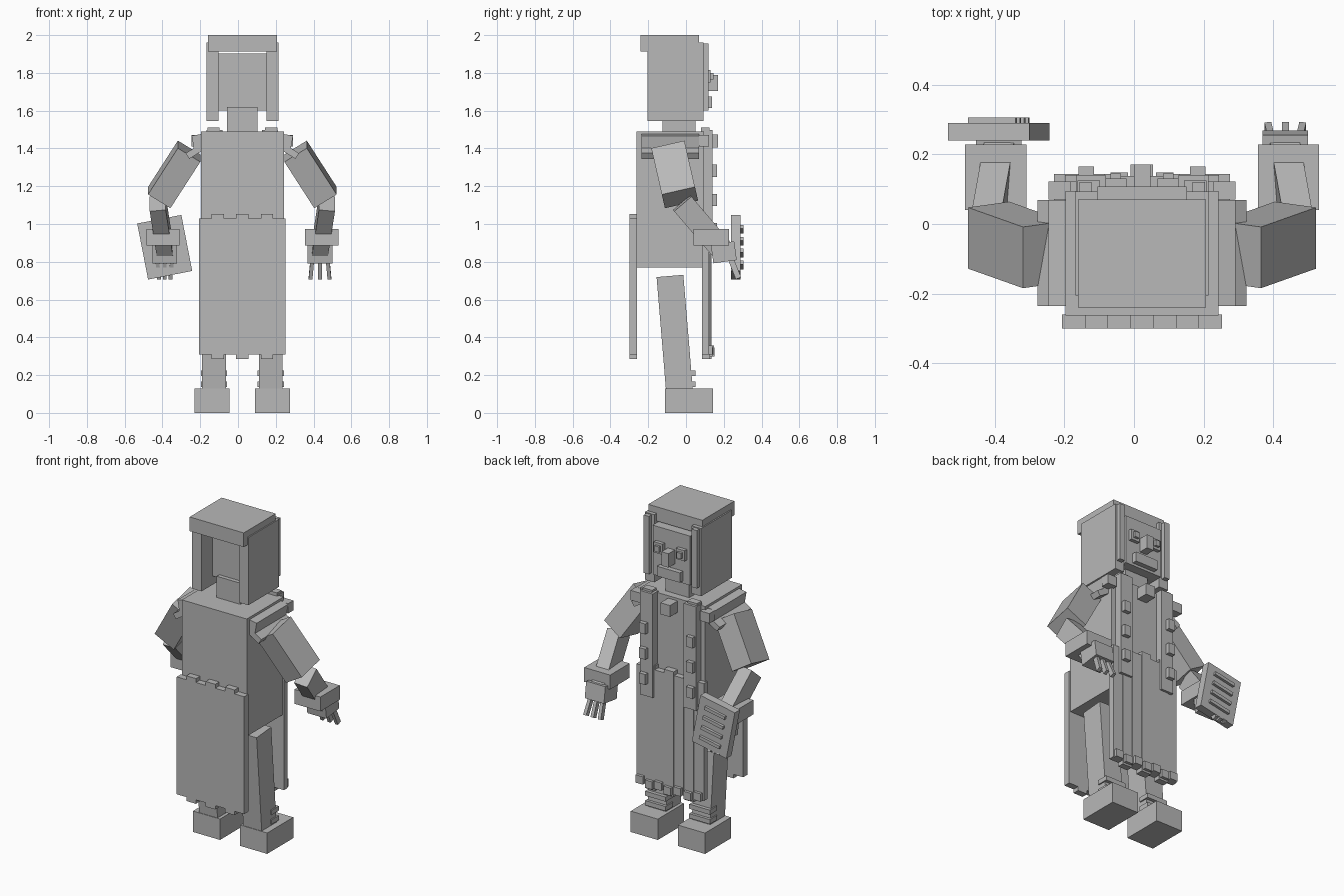
import bpy
from math import radians
from mathutils import Vector, Matrix

if "Cube" in bpy.data.objects:
    bpy.data.objects.remove(bpy.data.objects["Cube"], do_unlink=True)

grey = bpy.data.materials.new("plain_grey")
grey.use_nodes = True
COLOUR = (0.48, 0.48, 0.48, 1)
grey.diffuse_color = COLOUR
grey.node_tree.nodes["Principled BSDF"].inputs["Base Color"].default_value = COLOUR

MID = 0.023  # the figure's own mirror plane in x


def block(name, centre, size, rot=(0, 0, 0)):
    """Box from centre and size, with a rotation in degrees."""
    bpy.ops.mesh.primitive_cube_add(size=1, location=centre, rotation=[radians(a) for a in rot])
    ob = bpy.context.object
    ob.name = name
    ob.scale = size
    ob.data.materials.append(grey)
    return ob


def span(name, x, y, z):
    """Box from its x, y and z ranges."""
    return block(name, [(a + b) / 2 for a, b in (x, y, z)], [b - a for a, b in (x, y, z)])


def limb(name, start, end, width, depth):
    """Box running from start to end, its width kept along x."""
    a, b = Vector(start), Vector(end)
    up = (a - b).normalized()
    side = (Vector((1, 0, 0)) - up * up.x).normalized()
    ob = block(name, (a + b) / 2, (width, depth, (a - b).length))
    turn = Matrix((side, up.cross(side), up)).transposed()
    ob.rotation_euler = turn.to_euler()
    return ob


# Head, hair and neck
span("neck", (MID - 0.08, MID + 0.08), (-0.125, 0.05), (1.48, 1.62))
span("inner_head", (-0.104, 0.15), (-0.1, 0.108), (1.6, 1.902))
span("hair_cap", (-0.16, 0.207), (-0.24, 0.07), (1.913, 2.0))
for s, side in ((-1, "right"), (1, "left")):
    def mx(offset):
        return MID + s * offset

    def mspan(name, inner, outer, y, z):
        return span(f"{side}_{name}", sorted((mx(inner), mx(outer))), y, z)

    mspan("hair_panel", 0.127, 0.191, (-0.205, 0.093), (1.545, 1.96))
    mspan("hair_lock", 0.145, 0.18, (0.09, 0.12), (1.6, 1.955))

    # Eyes
    mspan("eye", 0.045, 0.105, (0.1, 0.13), (1.75, 1.815))
    mspan("pupil", 0.06, 0.09, (0.1, 0.145), (1.765, 1.8))

    # Shoulder pads and clasps
    block(f"{side}_shoulder_pad", (mx(0.235), -0.083, 1.435), (0.055, 0.305, 0.075), (0, s * 10, 0))
    block(f"{side}_pad_trim", (mx(0.25), -0.083, 1.385), (0.095, 0.305, 0.035), (0, s * 32, 0))
    mspan("shoulder_clasp", 0.205, 0.268, (0.07, 0.122), (1.41, 1.47))

    # Lapel with buttons
    mspan("lapel", 0.105, 0.19, (0.085, 0.14), (0.86, 1.497))
    mspan("lapel_top", 0.12, 0.185, (0.08, 0.125), (1.44, 1.51))
    for i in range(3):
        z = 1.282 - 0.155 * i
        mspan("button", 0.138, 0.182, (0.13, 0.165), (z - 0.032, z + 0.032))

    # Arm
    limb(f"{side}_upper_arm", (mx(0.282), -0.088, 1.385), (mx(0.44), -0.032, 1.14), 0.14, 0.18)
    limb(f"{side}_forearm", (mx(0.448), -0.02, 1.11), (mx(0.41), 0.19, 0.865), 0.085, 0.12)
    mspan("cuff", 0.332, 0.508, (0.04, 0.228), (0.885, 0.973))
    block(f"{side}_hand", (mx(0.411), 0.2, 0.85), (0.13, 0.125, 0.1), (8, 0, 0))
    for i in (-1, 0, 1):
        x = mx(0.411 + 0.04 * i)
        limb(f"{side}_finger", (x, 0.235, 0.82), (x + 0.01 * i, 0.278, 0.712), 0.02, 0.03)

    # Leg, straps and shoe
    limb(f"{side}_leg", (mx(0.15), -0.085, 0.725), (mx(0.15), -0.033, 0.1), 0.125, 0.142)
    for z in (0.152, 0.21):
        mspan("ankle_strap", 0.08, 0.22, (-0.02, 0.05), (z - 0.014, z + 0.014))
    mspan("shoe", 0.068, 0.252, (-0.11, 0.143), (0, 0.128))

# Face
span("nose", (0, 0.048), (0.1, 0.17), (1.705, 1.79))
span("mouth", (-0.055, 0.1), (0.1, 0.138), (1.615, 1.675))

# Torso and collar
span("torso", (-0.197, 0.243), (-0.262, 0.095), (0.77, 1.49))
span("collar_clasp", (-0.01, 0.055), (0.09, 0.17), (1.405, 1.475))

# Skirt panels made of columns with stepped ends
COLUMNS = 7
step = 0.458 / COLUMNS
for i in range(COLUMNS):
    x = MID - 0.229 + step * i
    tooth = 0.024 if i % 2 else 0
    curve = 0.004 * (3 - abs(i - 3))
    span("back_skirt", (x, x + step), (-0.3, -0.26), (0.31 - tooth, 1.03 + tooth))
    span("front_skirt", (x, x + step), (0.086, 0.122 + curve), (0.31 - tooth, 1.03 + tooth))
    z = 0.325 - tooth / 2
    span("skirt_hem", (x + 0.008, x + step - 0.008), (0.1, 0.14 + curve), (z - 0.015, z + 0.033))

# Tablet in the right hand
TILT = 11
block("tablet", (-0.388, 0.264, 0.877), (0.238, 0.05, 0.302), (0, -TILT, 0))
for i in range(4):
    d = 0.095 - 0.063 * i
    block("tablet_ridge", (-0.388 - 0.19 * d, 0.285, 0.877 + d), (0.14, 0.04, 0.02), (0, -TILT, 0))
